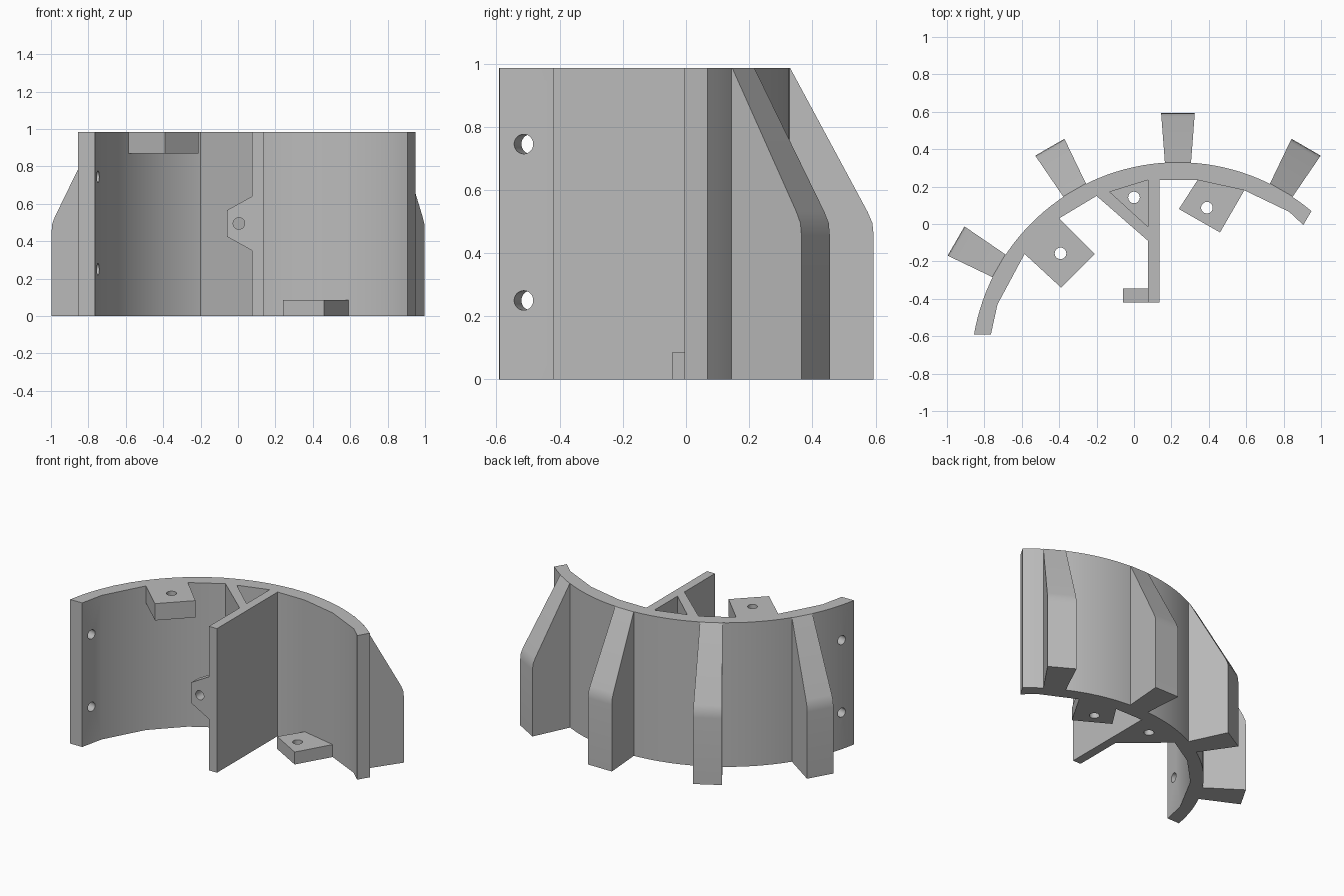
import bpy, bmesh
from math import cos, sin, radians
from mathutils import Vector, Matrix

if "Cube" in bpy.data.objects:
    bpy.data.objects.remove(bpy.data.objects["Cube"], do_unlink=True)

CX, CY = 0.235, -0.776      # centre of the curved wall
R_WALL, R_RIB = 1.106, 1.37
TOP = 0.985
FLANGE = 0.085
HOLE = 0.031

grey = bpy.data.materials.new("plain grey")
grey.use_nodes = True
grey.diffuse_color = (0.5, 0.5, 0.5, 1)
grey.node_tree.nodes["Principled BSDF"].inputs["Base Color"].default_value = (0.5, 0.5, 0.5, 1)


def finish(name, bm):
    bmesh.ops.recalc_face_normals(bm, faces=bm.faces)
    mesh = bpy.data.meshes.new(name)
    bm.to_mesh(mesh)
    bm.free()
    mesh.materials.append(grey)
    ob = bpy.data.objects.new(name, mesh)
    bpy.context.collection.objects.link(ob)
    return ob


def extrude(name, points, offset):
    """Solid made by sweeping a closed outline along an offset."""
    bm = bmesh.new()
    face = bm.faces.new([bm.verts.new(p) for p in points])
    ext = bmesh.ops.extrude_face_region(bm, geom=[face])
    verts = [v for v in ext["geom"] if isinstance(v, bmesh.types.BMVert)]
    bmesh.ops.translate(bm, verts=verts, vec=offset)
    return finish(name, bm)


def plan(name, outline, z0, z1):
    return extrude(name, [(x, y, z0) for x, y in outline], (0, 0, z1 - z0))


def activate(ob):
    bpy.ops.object.select_all(action='DESELECT')
    ob.select_set(True)
    bpy.context.view_layer.objects.active = ob


def drill(ob, centre, axis):
    """Cut a round hole through a part."""
    rot = Vector(axis).to_track_quat('Z', 'Y').to_matrix().to_4x4()
    bm = bmesh.new()
    bmesh.ops.create_cone(bm, cap_ends=True, segments=32, radius1=HOLE, radius2=HOLE,
                          depth=0.4, matrix=Matrix.Translation(centre) @ rot)
    cutter = finish("hole_cutter", bm)
    cutter.hide_render = True
    activate(ob)
    mod = ob.modifiers.new("hole", 'BOOLEAN')
    mod.operation = 'DIFFERENCE'
    mod.solver = 'EXACT'
    mod.object = cutter
    bpy.ops.object.modifier_apply(modifier=mod.name)
    bpy.data.objects.remove(cutter, do_unlink=True)


# Curved wall: true arc outside, broad facets inside
start, end, steps = 49.8, 170.4, 48
outer = []
for i in range(steps + 1):
    a = radians(start + (end - start) * i / steps)
    outer.append((CX + R_WALL * cos(a), CY + R_WALL * sin(a)))
inner = [(-0.765, -0.59), (-0.73, -0.43), (-0.585, -0.16), (-0.4, 0.03), (-0.2, 0.15),
         (0.075, 0.235), (0.34, 0.235), (0.59, 0.18), (0.83, 0.065), (0.905, -0.005)]
wall = plan("curved_wall", outer + inner, 0, TOP)
for z in (0.25, 0.745):
    centre = Vector((-0.8, -0.5, z))
    drill(wall, centre, centre - Vector((CX, CY, z)))
parts = [wall]

# Outer ribs, widening outwards and sloping towards the top
rib_profile = [(1.1, 0), (R_RIB, 0), (R_RIB, 0.455), (1.366, 0.495), (1.351, 0.53),
               (R_WALL, TOP), (1.1, TOP)]
for n, angle in enumerate((60, 90, 120, 150)):
    rib = extrude("outer_rib_%d" % (n + 1), [(r, -1, z) for r, z in rib_profile], (0, 2, 0))
    for v in rib.data.vertices:
        v.co.y *= 0.07 + 0.076 * (v.co.x - R_WALL)
    rib.data.transform(Matrix.Translation((CX, CY, 0)) @ Matrix.Rotation(radians(angle), 4, 'Z'))
    parts.append(rib)

# Central partition with its diagonal brace
parts.append(plan("partition", [(0.075, -0.42), (0.135, -0.42), (0.135, 0.236), (0.075, 0.236)], 0, TOP))
parts.append(plan("diagonal_brace", [(-0.2, 0.15), (0.075, -0.09), (0.075, -0.015), (-0.13, 0.172)], 0, TOP))

# Drilled floor between partition, brace and wall
floor = plan("brace_floor", [(-0.13, 0.172), (0.075, -0.015), (0.075, 0.235)], 0, FLANGE)
drill(floor, (0.0, 0.142, 0), (0, 0, 1))
parts.append(floor)

# Tapered tab on the front edge of the partition
tab = extrude("partition_tab", [(0.075, -0.42, 0.35), (0.075, -0.42, 0.64),
                                (-0.06, -0.42, 0.565), (-0.06, -0.42, 0.425)], (0, 0.075, 0))
drill(tab, (0.005, -0.38, 0.495), (0, 1, 0))
parts.append(tab)

# Mounting lugs
upper = plan("upper_lug", [(-0.585, -0.16), (-0.39, -0.34), (-0.21, -0.16), (-0.4, 0.03)], 0.87, TOP)
drill(upper, (-0.393, -0.157, TOP), (0, 0, 1))
lower = plan("lower_lug", [(0.34, 0.235), (0.24, 0.08), (0.46, -0.045), (0.59, 0.18)], 0, FLANGE)
drill(lower, (0.39, 0.087, 0), (0, 0, 1))
parts += [upper, lower]

for ob in parts:
    activate(ob)
    bpy.ops.object.shade_smooth_by_angle(angle=radians(25))
